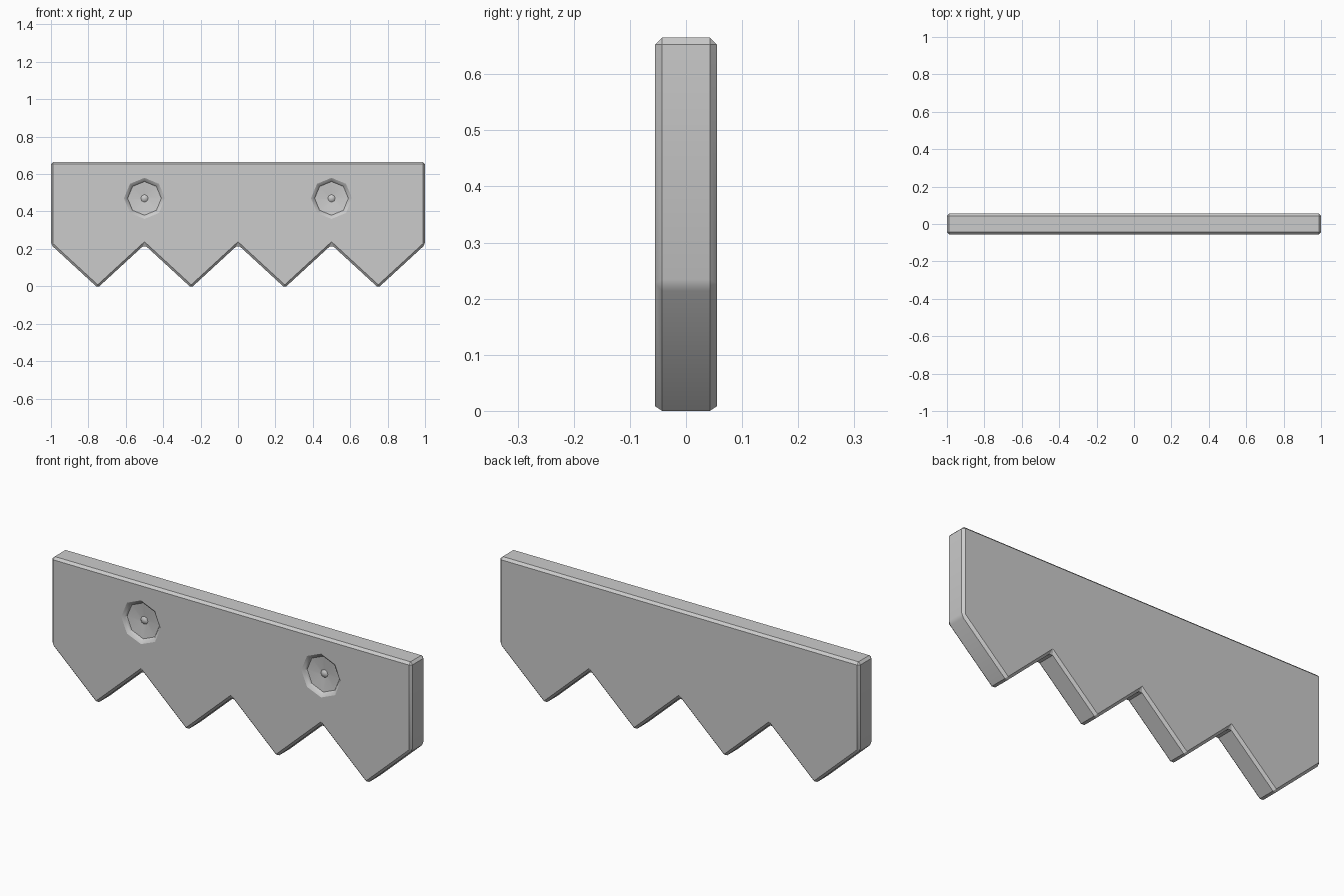
import bpy, bmesh, math

if "Cube" in bpy.data.objects:
    bpy.data.objects.remove(bpy.data.objects["Cube"])

T = 0.055  # half thickness

def make_object(name, bm):
    bmesh.ops.recalc_face_normals(bm, faces=bm.faces[:])
    me = bpy.data.meshes.new(name)
    bm.to_mesh(me)
    bm.free()
    ob = bpy.data.objects.new(name, me)
    bpy.context.collection.objects.link(ob)
    return ob

# Toothed plate: straight top, four pointed teeth below
outline = [(1, 0.665), (-1, 0.665)]
outline += [(-1 + 0.25 * i, -0.008 if i % 2 else 0.222) for i in range(9)]
bm = bmesh.new()
face = bm.faces.new([bm.verts.new((x, -T, z)) for x, z in outline])
ext = bmesh.ops.extrude_face_region(bm, geom=[face])
verts = [g for g in ext["geom"] if isinstance(g, bmesh.types.BMVert)]
bmesh.ops.translate(bm, verts=verts, vec=(0, 2 * T, 0))
plate = make_object("toothed_plate", bm)
bev = plate.modifiers.new("chamfer", "BEVEL")
bev.width = 0.012
bev.segments = 1
bev.limit_method = "ANGLE"

# Octagonal dished recesses with a small raised point in the middle
def recess_cutter(x, z):
    bm = bmesh.new()
    rings = []
    # (radius, y): open end outside the plate, lip, step, floor, centre point
    for r, y in [(0.118, -T - 0.01), (0.11, -T), (0.097, -T + 0.008),
                 (0.09, -T + 0.018), (0.02, -T + 0.026), (0.012, -T + 0.02)]:
        rings.append([bm.verts.new((x + r * math.cos(k * math.pi / 4), y,
                                    z + r * math.sin(k * math.pi / 4))) for k in range(8)])
    for a, b in zip(rings, rings[1:]):
        for k in range(8):
            j = (k + 1) % 8
            bm.faces.new((a[k], a[j], b[j], b[k]))
    bm.faces.new(rings[0])
    tip = bm.verts.new((x, -T + 0.017, z))
    for k in range(8):
        bm.faces.new((rings[-1][k], rings[-1][(k + 1) % 8], tip))
    return make_object("recess_cutter", bm)

cutters = [recess_cutter(s * 0.5, 0.47) for s in (-1, 1)]
for c in cutters:
    mod = plate.modifiers.new("recess", "BOOLEAN")
    mod.operation = "DIFFERENCE"
    mod.solver = "EXACT"
    mod.object = c

# Apply modifiers, drop the cutters and smooth the soft edges
bpy.context.view_layer.objects.active = plate
plate.select_set(True)
for m in list(plate.modifiers):
    bpy.ops.object.modifier_apply(modifier=m.name)
for c in cutters:
    bpy.data.objects.remove(c)
bpy.ops.object.shade_smooth_by_angle(angle=math.radians(30))
